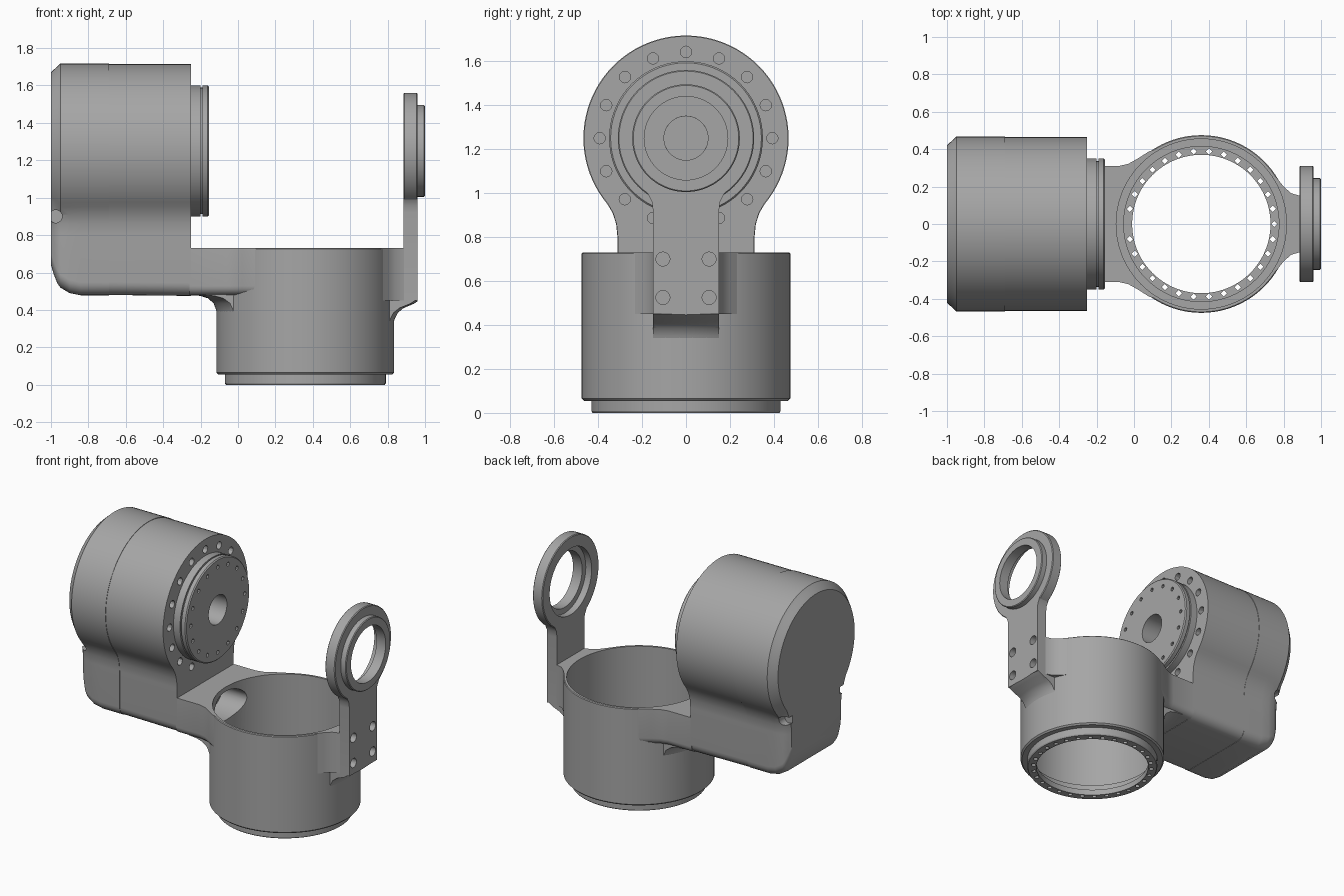
import bpy, bmesh
from math import sin, cos, pi, radians

if "Cube" in bpy.data.objects:
    bpy.data.objects.remove(bpy.data.objects["Cube"])

grey = bpy.data.materials.new("machined_grey")
grey.use_nodes = True
GREY = (0.38, 0.38, 0.38, 1)
grey.diffuse_color = GREY
grey.node_tree.nodes["Principled BSDF"].inputs["Base Color"].default_value = GREY

CUP_X = 0.36      # axis of the base cup
HUB_Z = 1.25      # height of the motor axis
HUB = (0, HUB_Z)


def loft(name, rings, closed=False):
    """Skin a list of equal point rings; cap the ends unless closed."""
    bm = bmesh.new()
    vs = [[bm.verts.new(p) for p in ring] for ring in rings]
    n = len(vs[0])
    pairs = list(zip(vs, vs[1:])) + ([(vs[-1], vs[0])] if closed else [])
    for a, b in pairs:
        for i in range(n):
            j = (i + 1) % n
            bm.faces.new((a[i], a[j], b[j], b[i]))
    if not closed:
        bm.faces.new(vs[0])
        bm.faces.new(vs[-1])
    bmesh.ops.recalc_face_normals(bm, faces=bm.faces)
    me = bpy.data.meshes.new(name)
    bm.to_mesh(me)
    bm.free()
    me.materials.append(grey)
    ob = bpy.data.objects.new(name, me)
    bpy.context.collection.objects.link(ob)
    return ob


def place(axis, u, v, t):
    return {"X": (t, u, v), "Y": (u, t, v), "Z": (u, v, t)}[axis]


def prism(name, pts, axis, a, b):
    return loft(name, [[place(axis, u, v, t) for u, v in pts] for t in (a, b)])


def circle(c, r, n=32, ry=None):
    ry = ry or r
    return [(c[0] + r * cos(2 * pi * i / n), c[1] + ry * sin(2 * pi * i / n)) for i in range(n)]


def lathe(name, prof, axis, c, start=0, sweep=360, n=72):
    full = sweep == 360
    angles = [radians(start + sweep * i / n) for i in range(n if full else n + 1)]
    rings = [[place(axis, c[0] + r * cos(a), c[1] + r * sin(a), h) for r, h in prof] for a in angles]
    return loft(name, rings, full)


def boolean(ob, cutters, op="DIFFERENCE"):
    for cutter in cutters:
        cutter.hide_render = True
        mod = ob.modifiers.new("cut", "BOOLEAN")
        mod.operation, mod.object, mod.solver = op, cutter, "EXACT"
        bpy.context.view_layer.update()
        dg = bpy.context.evaluated_depsgraph_get()
        me = bpy.data.meshes.new_from_object(ob.evaluated_get(dg))
        ob.modifiers.clear()
        ob.data = me
        bpy.data.objects.remove(cutter)


def bolt_circle(c, r, count, hole, a, b, axis="X", n=12, skip=()):
    cutters = []
    for i in range(count):
        if i not in skip:
            t = 2 * pi * i / count
            p = (c[0] + r * cos(t), c[1] + r * sin(t))
            cutters.append(prism("hole", circle(p, hole, n), axis, a, b))
    return cutters


def mirrored(half):
    return half + [(-u, v) for u, v in reversed(half)]


# Motor housing cross-section: round top, waist, narrower foot with rounded corners
def section(x, r, bottom, half, corner=0.07):
    pts = []
    for i in range(7):
        a = radians(-90 + 15 * i)
        pts.append((half - corner + corner * cos(a), bottom + corner + corner * sin(a)))
    pts += [(half, 0.8), (half + 0.006, 0.86), (half + 0.022, 0.91)]
    for i in range(33):
        a = radians(-40 + 4 * i)
        pts.append((r * cos(a), HUB_Z + r * sin(a)))
    return [(x, y, z) for y, z in mirrored(pts)]


housing = loft("motor_housing", [section(-0.69, 0.464, 0.48, 0.31), section(-0.25, 0.464, 0.475, 0.31)])
boolean(housing, [prism("bore", circle(HUB, 0.1, 48), "X", -0.55, -0.2)]
        + bolt_circle(HUB, 0.393, 16, 0.026, -0.33, -0.2, skip=(12,)))

# Rear cap with chamfered rim and rounded lower back edge
cap = loft("rear_cap", [
    section(-1.0, 0.42, 0.64, 0.27), section(-0.985, 0.435, 0.59, 0.285),
    section(-0.965, 0.452, 0.54, 0.3), section(-0.95, 0.467, 0.52, 0.306),
    section(-0.9, 0.467, 0.49, 0.312), section(-0.84, 0.467, 0.478, 0.312),
    section(-0.69, 0.467, 0.478, 0.312)])
boolean(cap, [prism("notch", circle((-0.975, 0.9), 0.035, 16), "Y", s * 0.26, s * 0.45) for s in (-1, 1)])

# Output disc on the motor face
disc = lathe("output_disc", [
    (0.1, -0.26), (0.35, -0.26), (0.35, -0.2), (0.338, -0.2), (0.338, -0.19),
    (0.35, -0.19), (0.35, -0.162), (0.343, -0.155), (0.1, -0.155)], "X", HUB)
boolean(disc, bolt_circle(HUB, 0.295, 16, 0.014, -0.18, -0.1, n=8))

# Base cup with lower rim and pierced inner flange
cup = lathe("base_cup", [
    (0.37, 0), (0.425, 0), (0.43, 0.008), (0.43, 0.055), (0.465, 0.055), (0.475, 0.065),
    (0.475, 0.725), (0.47, 0.73), (0.455, 0.73), (0.455, 0.1), (0.415, 0.1), (0.415, 0.04),
    (0.37, 0.04)], "Z", (CUP_X, 0), n=96)


def cable_port():
    return prism("port", circle((0, 0.6), 0.18, 40, 0.1), "X", -0.35, 0.2)


def cup_space():
    return prism("space", circle((CUP_X, 0), 0.458, 96), "Z", 0.02, 1)


boolean(cup, [cable_port()] + bolt_circle((CUP_X, 0), 0.39, 30, 0.017, -0.1, 0.08, "Z", 4))

# Arm from the housing to the cup, flaring where it meets the wall
flare = [(-0.26, 0.31), (-0.08, 0.31), (-0.03, 0.322), (0.02, 0.35), (0.08, 0.388), (0.2, 0.42)]
outline = flare + [(x, -y) for x, y in reversed(flare)]
arm = prism("arm", outline, "Z", 0.478, 0.73)
bm = bmesh.new()
bm.from_mesh(arm.data)
side_edges = [e for e in bm.edges if all(v.co.z < 0.5 for v in e.verts)
              and abs(e.verts[0].co.x - e.verts[1].co.x) > 0.01]
bmesh.ops.bevel(bm, geom=side_edges, offset=0.05, segments=5, profile=0.5, affect="EDGES")
bm.to_mesh(arm.data)
bm.free()
boolean(arm, [cup_space(), cable_port()])


# Fillets under the arm and under the bracket pad
def under_fillet(name, prof, start, half):
    ob = lathe(name, prof, "Z", (CUP_X, 0), start, 100, 40)
    limit = prism("limit", mirrored([(half, 0.2), (half, 0.8)]), "X", -0.5, 0.96)
    boolean(ob, [limit], "INTERSECT")


under_fillet("arm_fillet", [(0.465, 0.36), (0.477, 0.4), (0.49, 0.435), (0.52, 0.462),
                            (0.56, 0.475), (0.61, 0.48), (0.61, 0.5), (0.465, 0.5)], 130, 0.28)
under_fillet("pad_fillet", [(0.465, 0.3), (0.477, 0.35), (0.495, 0.385), (0.525, 0.41),
                            (0.58, 0.433), (0.62, 0.46), (0.62, 0.48), (0.465, 0.48)], -50, 0.15)

# Pad joining the cup to the bracket
pad_side = [(0.7, 0.31), (0.76, 0.25), (0.8, 0.2), (0.84, 0.165), (0.888, 0.15)]
pad = prism("bracket_pad", pad_side + [(x, -y) for x, y in reversed(pad_side)], "Z", 0.45, 0.73)
boolean(pad, [cup_space()])

# Upright bracket plate with four bolt holes
plate = prism("bracket_plate", mirrored([
    (0.15, 0.45), (0.15, 0.92), (0.155, 0.96), (0.175, 1.0), (0.21, 1.028), (0.1, 0.98)]), "X", 0.885, 0.96)
boolean(plate, [prism("hole", circle((y, z), 0.032, 16), "X", 0.9, 1)
                for y in (-0.105, 0.105) for z in (0.525, 0.7)])

# Bearing ring on top of the bracket
lathe("bearing_ring", [
    (0.19, 1.0), (0.24, 1.0), (0.245, 0.995), (0.245, 0.96), (0.305, 0.96), (0.31, 0.955),
    (0.31, 0.89), (0.305, 0.885), (0.23, 0.885), (0.23, 0.93), (0.19, 0.93)], "X", HUB)

# Smooth curved walls, keep machined edges crisp
bpy.ops.object.select_all(action="DESELECT")
for ob in bpy.context.collection.objects:
    if ob.type == "MESH" and grey.name in ob.data.materials:
        ob.select_set(True)
        bpy.context.view_layer.objects.active = ob
bpy.ops.object.shade_smooth_by_angle(angle=radians(30))
